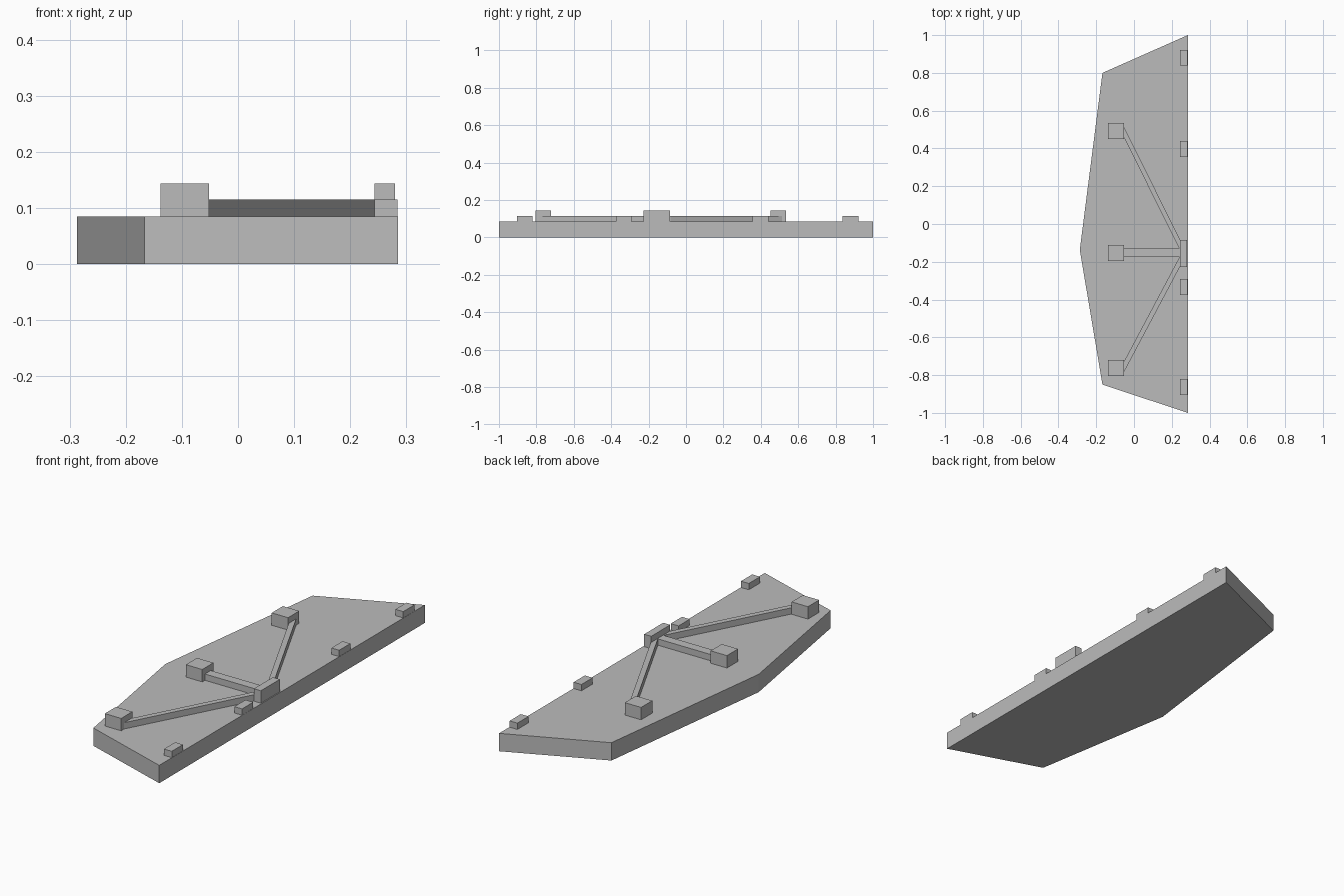
import bpy
import bmesh

cube = bpy.data.objects.get("Cube")
if cube:
    bpy.data.objects.remove(cube, do_unlink=True)

grey = bpy.data.materials.new("plain grey")
grey.use_nodes = True
colour = (0.5, 0.5, 0.5, 1)
grey.diffuse_color = colour
grey.node_tree.nodes["Principled BSDF"].inputs["Base Color"].default_value = colour

DECK, LOW, HIGH = 0.085, 0.115, 0.144


def prism(name, outline, bottom, top):
    """Extrude a flat outline upwards into a solid part."""
    bm = bmesh.new()
    face = bm.faces.new([bm.verts.new((x, y, bottom)) for x, y in outline])
    lifted = bmesh.ops.extrude_face_region(bm, geom=[face])["geom"]
    verts = [v for v in lifted if isinstance(v, bmesh.types.BMVert)]
    bmesh.ops.translate(bm, verts=verts, vec=(0, 0, top - bottom))
    bmesh.ops.recalc_face_normals(bm, faces=bm.faces)
    mesh = bpy.data.meshes.new(name)
    bm.to_mesh(mesh)
    bm.free()
    mesh.materials.append(grey)
    obj = bpy.data.objects.new(name, mesh)
    bpy.context.collection.objects.link(obj)
    return obj


def block(name, x0, x1, y0, y1, top):
    return prism(name, [(x0, y0), (x1, y0), (x1, y1), (x0, y1)], DECK, top)


# Five-sided base slab
prism("base_slab", [(0.285, -1), (0.285, 1), (-0.167, 0.80),
                    (-0.287, -0.137), (-0.167, -0.85)], 0, DECK)

# Small blocks along the straight edge
for i, y in enumerate((-0.862, -0.333, 0.398, 0.88)):
    block(f"edge_block_{i + 1}", 0.243, 0.284, y - 0.042, y + 0.042, LOW)

# Hub where the beams meet
block("hub", 0.243, 0.28, -0.228, -0.085, HIGH)

# Outer blocks, each joined to the hub by a beam
beams = {"front": (-0.763, -0.756, -0.197),
         "middle": (-0.153, -0.153, -0.153),
         "back": (0.493, 0.486, -0.111)}
for side, (y_block, y_start, y_end) in beams.items():
    block(f"{side}_block", -0.138, -0.052, y_block - 0.042, y_block + 0.042, HIGH)
    half = 0.022 if side == "middle" else 0.028
    x0, x1 = -0.053, 0.244
    prism(f"{side}_beam", [(x0, y_start - half), (x1, y_end - half),
                           (x1, y_end + half), (x0, y_start + half)], DECK, LOW)
